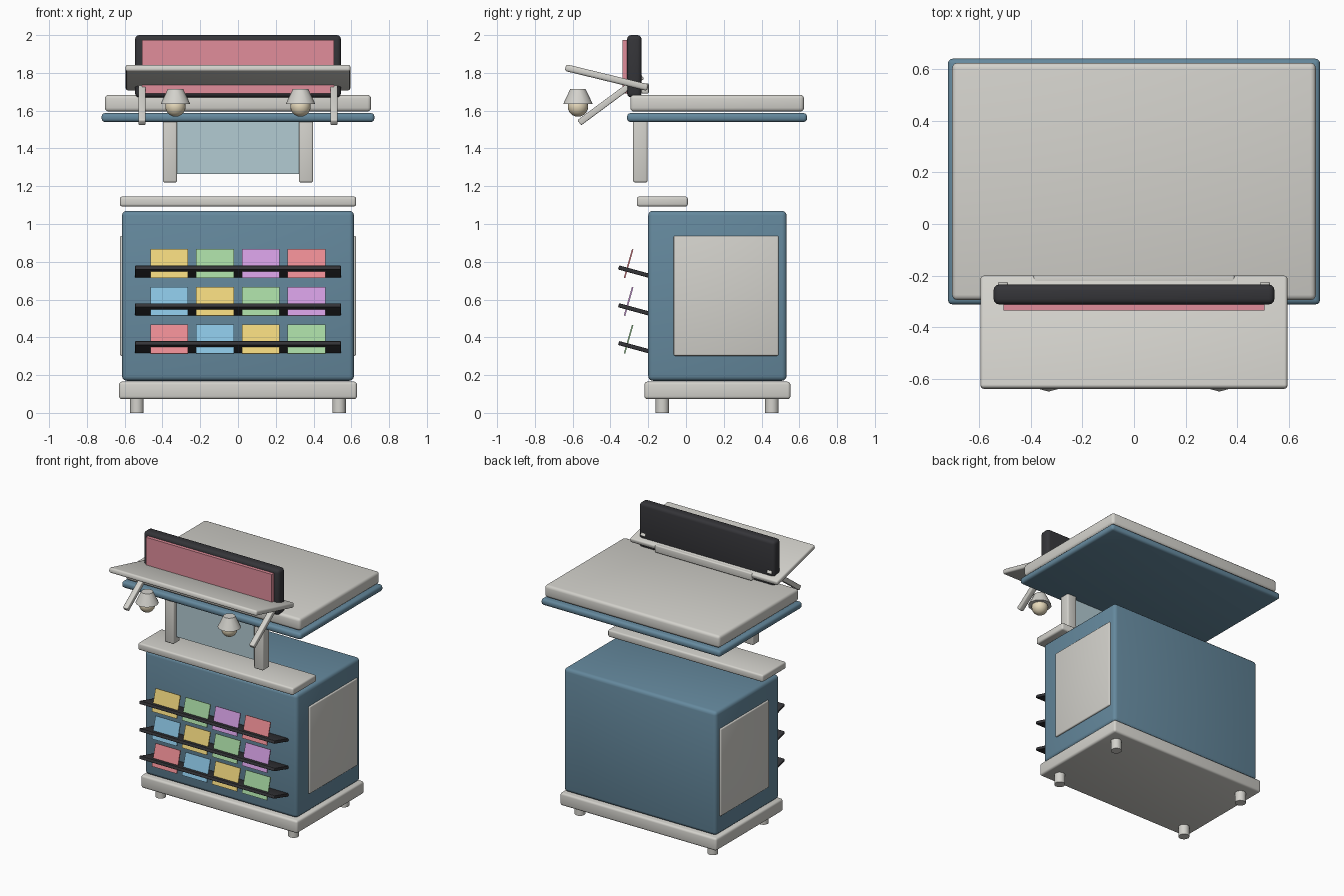
import bpy, bmesh, math
from mathutils import Vector

if "Cube" in bpy.data.objects:
    bpy.data.objects.remove(bpy.data.objects["Cube"])


def material(name, r, g, b):
    m = bpy.data.materials.new(name)
    m.diffuse_color = (r, g, b, 1)
    m.use_nodes = True
    m.node_tree.nodes["Principled BSDF"].inputs["Base Color"].default_value = m.diffuse_color
    return m


BLUE = material("blue", 0.13, 0.25, 0.34)
DARK = material("dark", 0.035, 0.035, 0.04)
PINK = material("pink", 0.75, 0.27, 0.33)
GLASS = material("pale_glass", 0.45, 0.6, 0.65)
BULB = material("bulb_cream", 0.8, 0.7, 0.5)
LIGHT = material("light_grey", 0.65, 0.64, 0.6)
CARDS = [material("card_yellow", 0.85, 0.66, 0.2), material("card_green", 0.38, 0.67, 0.36),
         material("card_purple", 0.63, 0.33, 0.73), material("card_red", 0.82, 0.26, 0.29),
         material("card_blue", 0.25, 0.54, 0.75)]


def finish(name, bm, mat, loc=(0, 0, 0), tilt=0.0, smooth=True):
    me = bpy.data.meshes.new(name)
    bm.to_mesh(me)
    bm.free()
    ob = bpy.data.objects.new(name, me)
    bpy.context.collection.objects.link(ob)
    ob.location = loc
    ob.rotation_euler.x = tilt
    me.materials.append(mat)
    if smooth:
        bpy.ops.object.select_all(action='DESELECT')
        ob.select_set(True)
        bpy.context.view_layer.objects.active = ob
        bpy.ops.object.shade_smooth_by_angle(angle=math.radians(35))
    return ob


def slab(name, mat, centre, size, bevel=0.0, tilt=0.0):
    """Box, optionally rounded and tilted about x."""
    bm = bmesh.new()
    bmesh.ops.create_cube(bm, size=1)
    bmesh.ops.scale(bm, vec=size, verts=bm.verts)
    if bevel:
        bmesh.ops.bevel(bm, geom=bm.edges[:], offset=bevel, segments=3, profile=0.5, affect='EDGES')
    return finish(name, bm, mat, centre, tilt, bevel > 0)


def box(name, mat, x, y, z, bevel=0.0):
    """Box from (min, max) ranges."""
    r = (x, y, z)
    return slab(name, mat, [(a + b) / 2 for a, b in r], [b - a for a, b in r], bevel)


def bar(name, mat, x, width, a, b, thick, bevel):
    """Tilted board whose section runs between (y, z) points a and b."""
    d = Vector(b) - Vector(a)
    c = (Vector(a) + Vector(b)) / 2
    return slab(name, mat, (x, c.x, c.y), (width, d.length, thick), bevel, math.atan2(d.y, d.x))


def cone(name, mat, loc, r1, r2, depth, sides):
    bm = bmesh.new()
    bmesh.ops.create_cone(bm, cap_ends=True, segments=sides, radius1=r1, radius2=r2, depth=depth)
    return finish(name, bm, mat, loc)


# cart body, plinth and serving counter
box("cart_body", BLUE, (-0.614, 0.614), (-0.20, 0.533), (0.17, 1.07), 0.025)
box("plinth", LIGHT, (-0.63, 0.63), (-0.22, 0.553), (0.073, 0.165), 0.015)
box("serving_counter", LIGHT, (-0.625, 0.625), (-0.26, 0.01), (1.093, 1.145), 0.012)
for s, side in ((-1, "left"), (1, "right")):
    slab(side + "_side_panel", LIGHT, (s * 0.61, 0.2125, 0.62), (0.03, 0.555, 0.635), 0.008)
    for y, end in ((-0.125, "front"), (0.455, "back")):
        cone(f"{end}_{side}_foot", LIGHT, (s * 0.535, y, 0.0375), 0.036, 0.036, 0.075, 16)

# tilted display shelves with rows of cards
for row in range(3):
    z = 0.75 - 0.2 * row
    bar(f"display_shelf_{row + 1}", DARK, 0, 1.09, (-0.357, z + 0.02), (-0.195, z - 0.024), 0.022, 0.004)
    for col in range(4):
        slab(f"card_{row + 1}_{col + 1}", CARDS[(col - row) % 5],
             (-0.364 + 0.242 * col, -0.304, z + 0.04), (0.2, 0.008, 0.158), 0, math.radians(-16))

# roof, window and posts
box("roof_slab", LIGHT, (-0.705, 0.705), (-0.295, 0.625), (1.595, 1.684), 0.02)
box("roof_trim", BLUE, (-0.722, 0.722), (-0.312, 0.641), (1.54, 1.587), 0.018)
box("window_pane", GLASS, (-0.34, 0.34), (-0.248, -0.236), (1.265, 1.56))
for s, side in ((-1, "left"), (1, "right")):
    slab(side + "_post", LIGHT, (s * 0.36, -0.242, 1.385), (0.076, 0.076, 0.33), 0.01)

# sign board and front awning
box("sign_board", DARK, (-0.545, 0.545), (-0.312, -0.235), (1.67, 2.0), 0.022)
box("sign_face", PINK, (-0.507, 0.507), (-0.336, -0.29), (1.69, 1.974))
bar("awning", LIGHT, 0, 1.19, (-0.638, 1.828), (-0.202, 1.722), 0.036, 0.012)
box("awning_hinge", LIGHT, (-0.39, 0.39), (-0.235, -0.197), (1.69, 1.745), 0.008)

# awning arms and hanging lamps
for s, side in ((-1, "left"), (1, "right")):
    bar(side + "_awning_arm", LIGHT, s * 0.508, 0.038, (-0.565, 1.536), (-0.232, 1.782), 0.034, 0.006)
    cone(side + "_lamp_shade", LIGHT, (s * 0.331, -0.572, 1.676), 0.078, 0.04, 0.08, 12)
    bm = bmesh.new()
    bmesh.ops.create_uvsphere(bm, u_segments=20, v_segments=12, radius=0.054)
    finish(side + "_lamp_bulb", bm, BULB, (s * 0.331, -0.572, 1.622))
